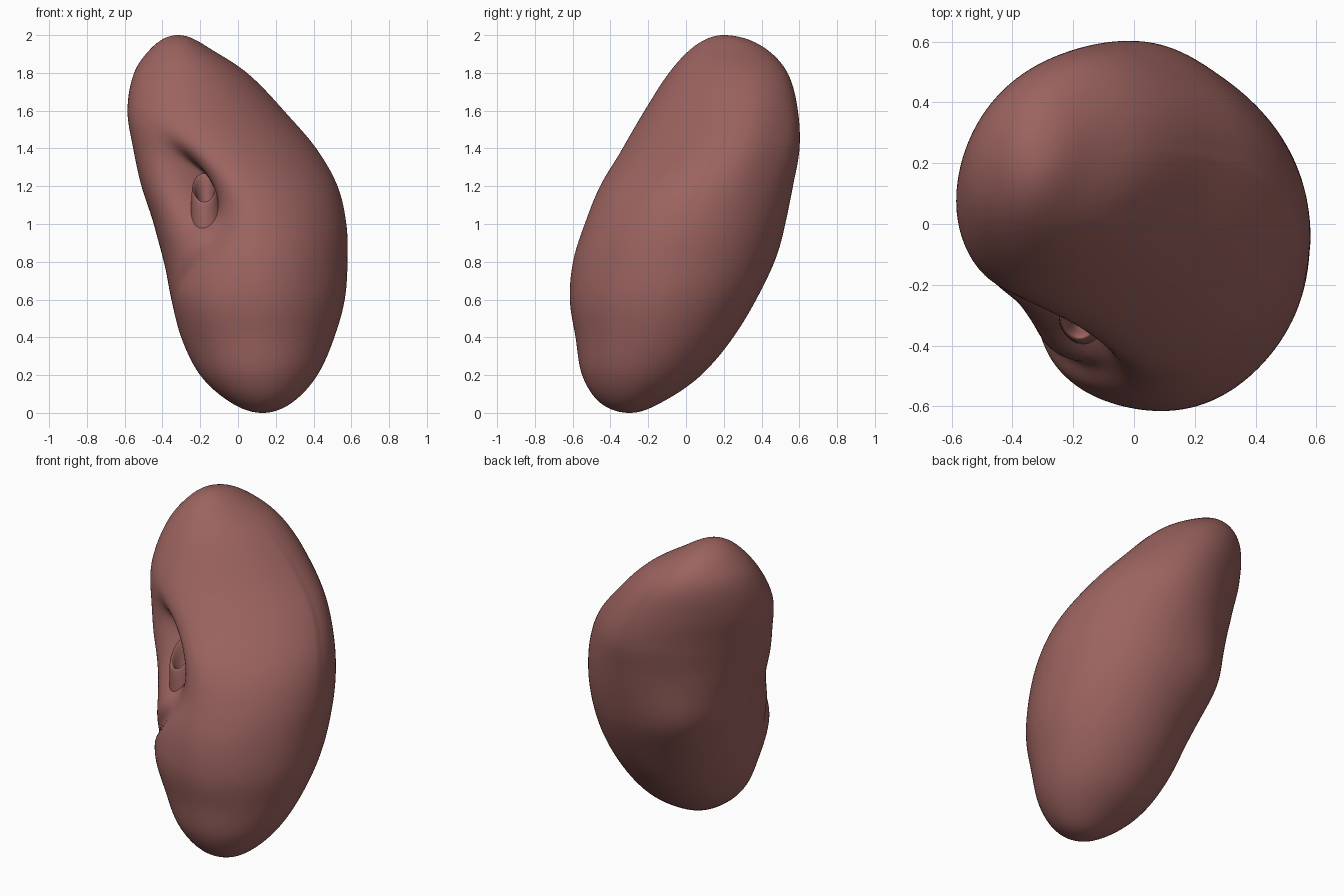
import bpy, bmesh, math
from math import exp, pi, cos, sin

cube = bpy.data.objects.get("Cube")
if cube:
    bpy.data.objects.remove(cube, do_unlink=True)

# Single flesh colour
flesh = bpy.data.materials.new("dull_red_flesh")
flesh.use_nodes = True
colour = (0.33, 0.125, 0.115, 1)
flesh.diffuse_color = colour
flesh.node_tree.nodes["Principled BSDF"].inputs["Base Color"].default_value = colour

# Height, then x and y limits of the body there
LIMITS = [
    (0, .13, .13, -.3, -.3),
    (.05, -.03, .28, -.45, -.14),
    (.2, -.2, .42, -.55, .08),
    (.4, -.3, .51, -.585, .25),
    (.6, -.35, .565, -.615, .37),
    (.8, -.385, .58, -.6, .46),
    (1, -.44, .575, -.545, .52),
    (1.2, -.51, .53, -.47, .57),
    (1.4, -.555, .42, -.345, .61),
    (1.6, -.585, .25, -.22, .6),
    (1.8, -.55, .05, -.09, .54),
    (1.93, -.46, -.15, .03, .42),
    (2, -.32, -.32, .2, .2),
]
STATIONS = [math.acos(1 - row[0]) for row in LIMITS]


def limits_at(t):
    """Smooth (Hermite) interpolation of the limits."""
    last = len(LIMITS) - 1
    i = max(k for k in range(last) if STATIONS[k] <= t + 1e-9)
    t0, t1 = STATIONS[i], STATIONS[i + 1]
    s = (t - t0) / (t1 - t0)

    def slope(k, c):
        a, b = max(k - 1, 0), min(k + 1, last)
        return (LIMITS[b][c] - LIMITS[a][c]) / (STATIONS[b] - STATIONS[a])

    out = []
    for c in range(1, 5):
        p, q = LIMITS[i][c], LIMITS[i + 1][c]
        m, n = slope(i, c) * (t1 - t0), slope(i + 1, c) * (t1 - t0)
        out.append(p + m * s + (3 * (q - p) - 2 * m - n) * s * s
                   + (2 * (p - q) + m + n) * s ** 3)
    return out


def bell(d, width):
    return exp(-(d / width) ** 2)


# Relief on the body: amount, direction, angular width, height, height width
RELIEF = [
    (.13, 135, 30, .88, .24),    # back swelling
    (.06, 225, 25, .58, .2),     # lower lobe
    (-.1, 45, 32, 1.45, .35),    # flattened shoulder
    (-.03, 315, 30, .7, .4),     # flattened front
    (-.34, 239, 21, 1.18, .21),  # notch
    (-.22, 238, 10, 1.2, .14),   # pit inside the notch
]


def relief(angle, z):
    deg = math.degrees(angle)
    crease = .07 * bell(deg - 205 - (z - .62) * 130, 7) * bell(z - .8, .15)
    return 1 - crease + sum(amount * bell(deg - way, spread) * bell(z - level, tall)
                            for amount, way, spread, level, tall in RELIEF)


def finish(bm, name):
    bmesh.ops.recalc_face_normals(bm, faces=bm.faces)
    mesh = bpy.data.meshes.new(name)
    bm.to_mesh(mesh)
    bm.free()
    mesh.materials.append(flesh)
    mesh.polygons.foreach_set("use_smooth", [True] * len(mesh.polygons))
    obj = bpy.data.objects.new(name, mesh)
    bpy.context.collection.objects.link(obj)
    return obj


def bridge(bm, rings):
    for low, high in zip(rings, rings[1:]):
        for k in range(len(low)):
            n = (k + 1) % len(low)
            bm.faces.new((low[k], low[n], high[n], high[k]))


# Main body, lofted upwards from ring to ring, upper rings skewed
RINGS, SIDES = 100, 144
bm = bmesh.new()
rings = []
for r in range(1, RINGS):
    t = pi * r / RINGS
    z = 1 - cos(t)
    x0, x1, y0, y1 = limits_at(t)
    skew = .14 * bell(z - 1.58, .38)
    ring = []
    for k in range(SIDES):
        # Start the ring at 45 degrees below +x so no relief crosses its seam
        a = 2 * pi * k / SIDES
        f = relief(a, z)
        ring.append(bm.verts.new(((x0 + x1) / 2 + (x1 - x0) / 2 * cos(a - skew) * f,
                                  (y0 + y1) / 2 + (y1 - y0) / 2 * sin(a + skew) * f, z)))
    rings.append(ring)
bridge(bm, rings)
for ring, row in ((rings[0], LIMITS[0]), (rings[-1], LIMITS[-1])):
    pole = bm.verts.new((row[1], row[3], row[0]))
    for k in range(SIDES):
        bm.faces.new((ring[k], ring[(k + 1) % SIDES], pole))
finish(bm, "kidney_body")

# Vessel stump: a tapering tube deep in the notch, its mouth tilted to the front
bm = bmesh.new()
PROFILE = [(.02, .55), (.09, .64), (.125, .78), (.12, .92), (.1, 1.06),
           (.08, 1.18), (.07, 1.2), (.055, 1.17), (.04, 1.08), (.005, 1.03)]
tube = []
for radius, z in PROFILE:
    rise = max(z - .8, 0)
    ring = []
    for k in range(24):
        a = 2 * pi * k / 24
        dy = radius * sin(a)
        ring.append(bm.verts.new((-.14 - .1 * rise + radius * .85 * cos(a),
                                  -.27 - .1 * rise + dy, z + dy * rise * 2.8)))
    tube.append(ring)
bridge(bm, tube)
bm.faces.new(tube[0])
bm.faces.new(tube[-1])
stump = finish(bm, "vessel_stump")
smooth = stump.modifiers.new("rounding", "SUBSURF")
smooth.levels = smooth.render_levels = 2
